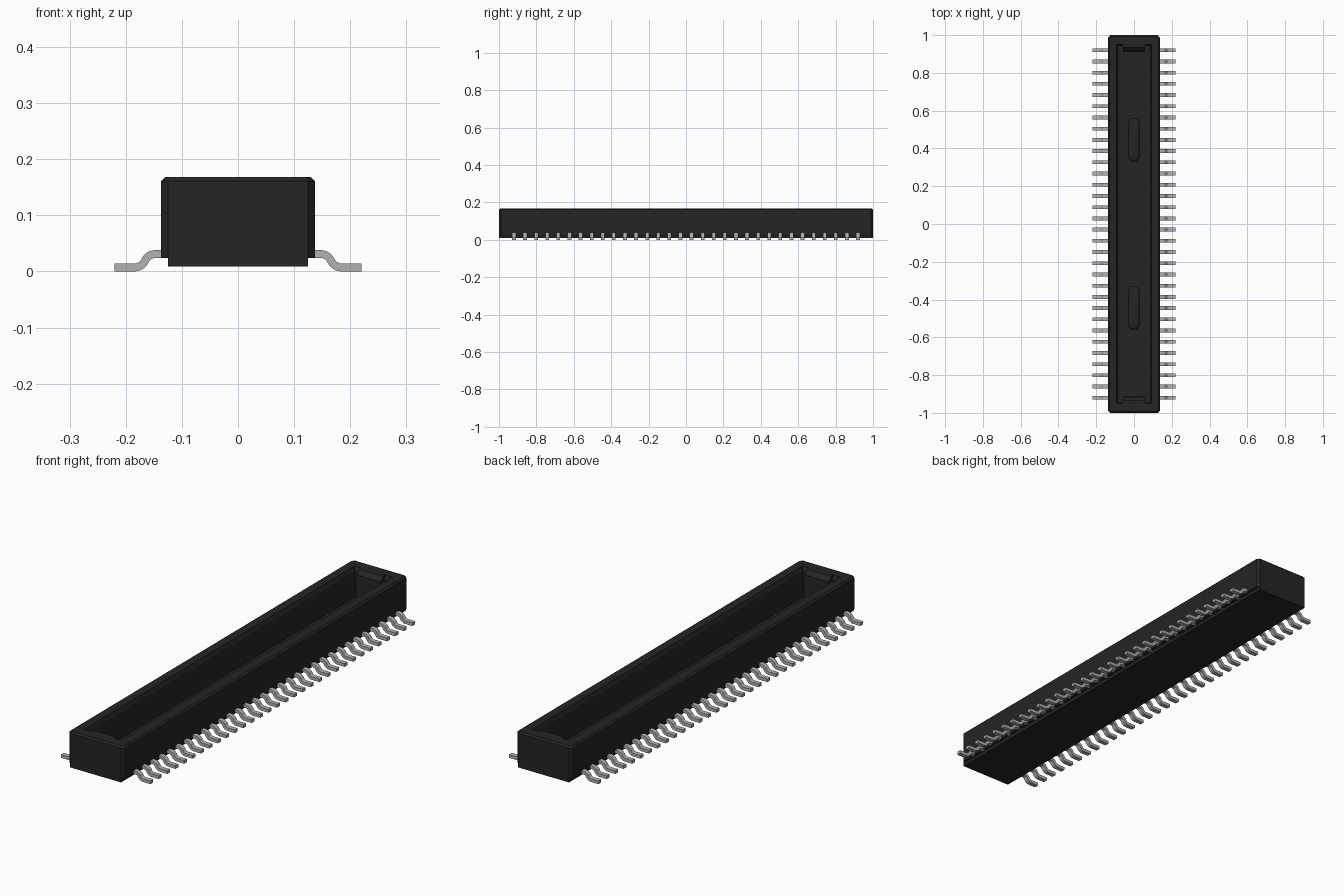
import bpy, bmesh
from math import sin, cos, pi, radians

if "Cube" in bpy.data.objects:
    bpy.data.objects.remove(bpy.data.objects["Cube"])


def material(name, rgb):
    m = bpy.data.materials.new(name)
    m.diffuse_color = (*rgb, 1)
    m.use_nodes = True
    m.node_tree.nodes["Principled BSDF"].inputs["Base Color"].default_value = m.diffuse_color
    return m


BLACK = material("black plastic", (0.018, 0.018, 0.018))
METAL = material("tin grey metal", (0.44, 0.44, 0.45))


def finish(bm, name, mat, smooth=False):
    bmesh.ops.recalc_face_normals(bm, faces=bm.faces)
    me = bpy.data.meshes.new(name)
    bm.to_mesh(me)
    bm.free()
    me.materials.append(mat)
    ob = bpy.data.objects.new(name, me)
    bpy.context.collection.objects.link(ob)
    if smooth:
        bpy.ops.object.select_all(action='DESELECT')
        ob.select_set(True)
        bpy.context.view_layer.objects.active = ob
        bpy.ops.object.shade_smooth_by_angle(angle=radians(35))
    return ob


def loft(bm, rings):
    """Skin a stack of equal-length closed rings and cap both ends."""
    loops = [[bm.verts.new(p) for p in r] for r in rings]
    n = len(loops[0])
    for a, b in zip(loops, loops[1:]):
        for i in range(n):
            j = (i + 1) % n
            bm.faces.new((a[i], a[j], b[j], b[i]))
    bm.faces.new(loops[0])
    bm.faces.new(loops[-1])


def ring(quarter, z):
    """Mirror a quarter outline (running from +x side to +y end) into a full ring."""
    q = quarter
    pts = q + [(-x, y) for x, y in reversed(q)]
    pts += [(-x, -y) for x, y in q] + [(x, -y) for x, y in reversed(q)]
    return [(x, y, z) for x, y in pts]


EAR = 0.058                       # where the corner relief pockets start


def outer(hx, hy, cx, cy, z):
    return ring([(hx, hy - cy), (hx - cx, hy), (EAR, hy)], z)


def inner(hx, hy_corner, hy_mid, z):
    return ring([(hx, hy_corner), (EAR, hy_corner), (EAR, hy_mid)], z)


# Housing: undercut base, chamfered shell, open cavity with sloped ends
FLOOR = 0.035
bm = bmesh.new()
loft(bm, [
    outer(0.125, 1.0, 0.0, 0.012, 0.009),
    outer(0.125, 1.0, 0.0, 0.012, 0.024),
    outer(0.137, 1.0, 0.012, 0.012, 0.024),
    outer(0.137, 1.0, 0.012, 0.012, 0.161),
    outer(0.130, 0.993, 0.010, 0.010, 0.168),
    inner(0.092, 0.950, 0.935, 0.168),
    inner(0.084, 0.942, 0.917, 0.150),
    inner(0.084, 0.942, 0.914, FLOOR),
])
finish(bm, "housing", BLACK)

# Two low rounded keys on the cavity floor


def stadium(r, half, cy, z, steps=8):
    pts = []
    for end, a0 in ((1, 0), (-1, pi)):
        for i in range(steps + 1):
            a = a0 + pi * i / steps
            pts.append((r * cos(a), cy + end * half + r * sin(a), z))
    return pts


for name, cy in (("front_key", -0.445), ("back_key", 0.445)):
    bm = bmesh.new()
    loft(bm, [stadium(0.030, 0.085, cy, FLOOR - 0.004),
              stadium(0.030, 0.085, cy, FLOOR + 0.008),
              stadium(0.026, 0.085, cy, FLOOR + 0.014),
              stadium(0.016, 0.085, cy, FLOOR + 0.018)])
    finish(bm, name, BLACK, smooth=True)

# Gull-wing pins: centre line of two tangent arcs, thickened and extruded in y
PINS, HALF_T, HALF_W, BEND = 32, 0.007, 0.010, radians(65)
Z_TOP, Z_FOOT, X0 = 0.031, 0.007, 0.147
R = (Z_TOP - Z_FOOT) / (2 * (1 - cos(BEND)))
X1 = X0 + 2 * R * sin(BEND)
path = [(0.120, Z_TOP, 0)]        # x, z, downward tilt
angles = [BEND * i / 6 for i in range(7)]
path += [(X0 + R * sin(a), Z_TOP - R * (1 - cos(a)), a) for a in angles]
path += [(X1 - R * sin(a), Z_FOOT + R * (1 - cos(a)), a) for a in reversed(angles[:-1])]
path.append((0.220, Z_FOOT, 0))

for name, side in (("left_pins", -1), ("right_pins", 1)):
    bm = bmesh.new()
    for i in range(PINS):
        y = -0.92 + 1.84 * i / (PINS - 1)
        rings = []
        for x, z, a in path:
            dx, dz = HALF_T * sin(a), HALF_T * cos(a)
            rings.append([(side * (x + s * dx), y + w * HALF_W, z + s * dz)
                          for s, w in ((1, 1), (1, -1), (-1, -1), (-1, 1))])
        loft(bm, rings)
    finish(bm, name, METAL, smooth=True)
